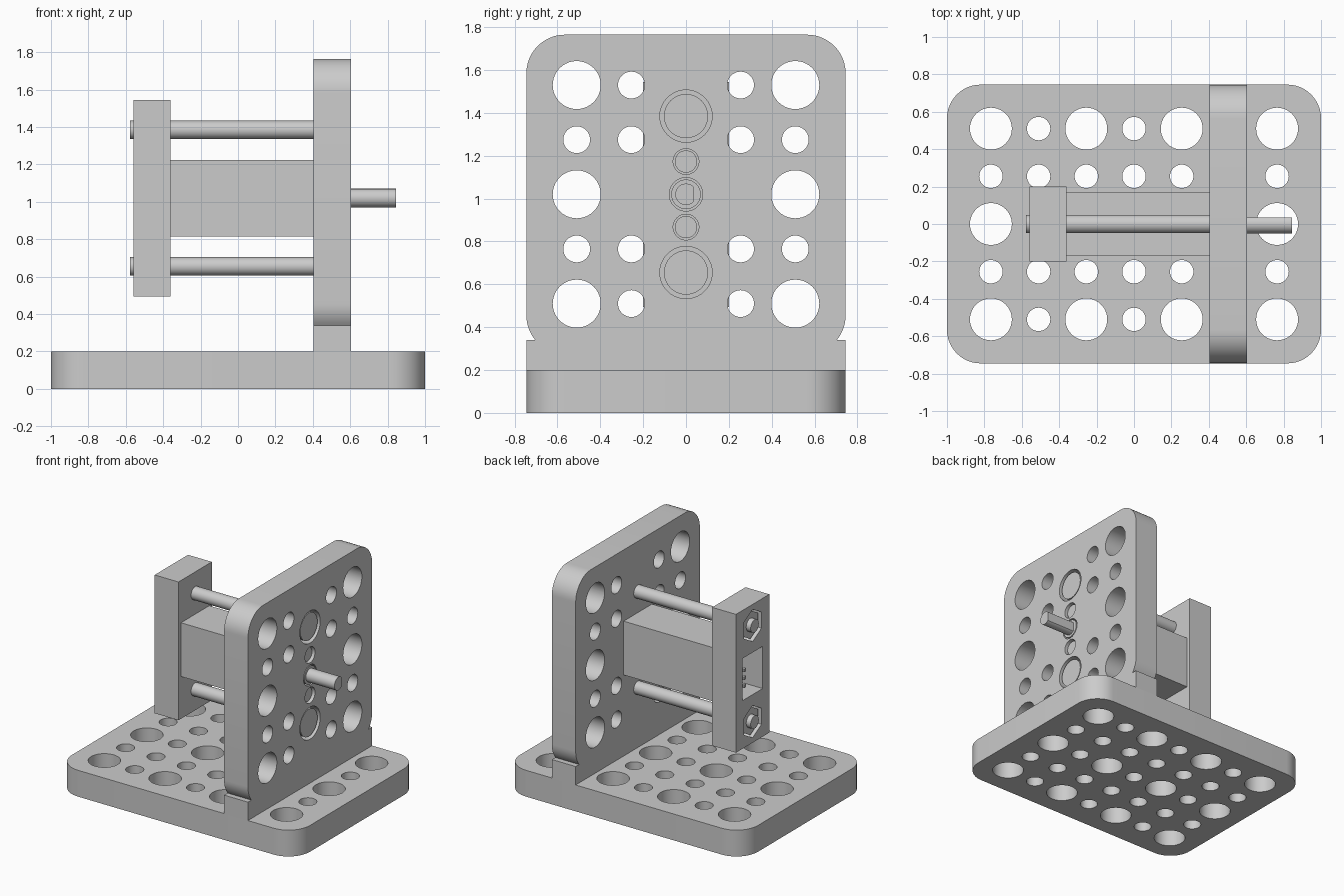
import bpy, bmesh
from math import sin, cos, pi, radians

if "Cube" in bpy.data.objects:
    bpy.data.objects.remove(bpy.data.objects["Cube"])

grey = bpy.data.materials.new("plain_grey")
grey.use_nodes = True
COLOUR = (0.6, 0.6, 0.6, 1)
grey.diffuse_color = COLOUR
grey.node_tree.nodes["Principled BSDF"].inputs["Base Color"].default_value = COLOUR

MID = 1.02      # height of the motor axis
STEP = 0.255    # hole pitch
BIG, SMALL = 0.112, 0.0625
BACK, FACE = 0.405, 0.605   # two sides of the upright plate
BLOCK_BACK, BLOCK_FRONT = -0.56, -0.36


def arc(u, v, r, start, end, n=12):
    angles = [radians(start + (end - start) * i / n) for i in range(n + 1)]
    return [(u + r * cos(a), v + r * sin(a)) for a in angles]


def circle(u, v, r, n=40, start=90):
    return arc(u, v, r, start, start + 360, n)[:-1]


def rect(u, v, w, h):
    return [(u - w, v - h), (u + w, v - h), (u + w, v + h), (u - w, v + h)]


def prisms(name, shapes, axis):
    """One object made of (profile, start, end) prisms along x or z."""
    bm = bmesh.new()
    for profile, a, b in shapes:
        rings = []
        for h in (a, b):
            rings.append([bm.verts.new((h, u, v) if axis == "x" else (u, v, h))
                          for u, v in profile])
        low, high = rings
        bm.faces.new(low)
        bm.faces.new(high)
        n = len(profile)
        for i in range(n):
            j = (i + 1) % n
            bm.faces.new((low[i], low[j], high[j], high[i]))
    bmesh.ops.recalc_face_normals(bm, faces=bm.faces)
    mesh = bpy.data.meshes.new(name)
    bm.to_mesh(mesh)
    bm.free()
    mesh.materials.append(grey)
    ob = bpy.data.objects.new(name, mesh)
    bpy.context.collection.objects.link(ob)
    return ob


def activate(ob):
    bpy.ops.object.select_all(action="DESELECT")
    ob.select_set(True)
    bpy.context.view_layer.objects.active = ob


def cut(ob, shapes, axis):
    cutter = prisms("cutter", shapes, axis)
    cutter.hide_render = True
    activate(ob)
    mod = ob.modifiers.new("holes", "BOOLEAN")
    mod.operation, mod.solver, mod.object = "DIFFERENCE", "EXACT", cutter
    bpy.ops.object.modifier_apply(modifier=mod.name)
    bpy.data.objects.remove(cutter)


def smooth(ob):
    activate(ob)
    bpy.ops.object.shade_smooth_by_angle(angle=radians(30))


# Base plate with a grid of alternating holes
W, R = 0.745, 0.18
outline = []
for su, sv, start in ((1, 1, 0), (-1, 1, 90), (-1, -1, 180), (1, -1, 270)):
    outline += arc(su * (1 - R), sv * (W - R), R, start, start + 90)
base = prisms("base_plate", [(outline, 0, 0.2)], "z")
holes = []
for i in range(-3, 4):
    for j in range(-2, 3):
        r = BIG if i % 2 and j % 2 == 0 else SMALL
        holes.append((circle(i * STEP, j * STEP, r), -0.1, 0.3))
cut(base, holes, "z")

# Upright plate: square foot, rounded body
top = MID + W
half = [(W, 0.2), (W, 0.34)]
half += arc(W - R, MID - W + R, R, -40, 0, 6)
half += arc(W - R, top - R, R, 0, 90)
upright = prisms("upright_plate",
                 [(half + [(-u, v) for u, v in reversed(half)], BACK, FACE)], "x")
holes = []
for i in (-2, -1, 1, 2):
    for j in range(-2, 3):
        if i % 2 and j == 0:
            continue
        r = BIG if i % 2 == 0 and j % 2 == 0 else SMALL
        holes.append((circle(i * STEP, MID + j * STEP, r), BACK - 0.1, FACE + 0.1))
# Counterbores for the screw heads and the shaft boss
ROD, SCREW = 0.365, 0.153
for z, r in ((ROD, 0.122), (-ROD, 0.122), (SCREW, 0.06), (-SCREW, 0.06), (0, 0.078)):
    holes.append((circle(0, MID + z, r), FACE - 0.1, FACE + 0.1))
cut(upright, holes, "x")

# Clamp block with nut pockets and a connector window
block = prisms("clamp_block", [(rect(0, MID, 0.2, 0.525), BLOCK_BACK, BLOCK_FRONT)], "x")
pockets = [(circle(0, MID + s * ROD, 0.122, 6), BLOCK_BACK - 0.1, BLOCK_BACK + 0.08)
           for s in (-1, 1)]
pockets.append((rect(0, MID, 0.12, 0.16), BLOCK_BACK - 0.1, BLOCK_FRONT + 0.1))
cut(block, pockets, "x")

# Motor with front boss and flattened shaft
prisms("motor_body", [(rect(0, MID, 0.17, 0.204), BLOCK_FRONT, BACK)], "x")
smooth(prisms("motor_boss", [(circle(0, MID, 0.069), FACE - 0.11, FACE)], "x"))
flat = [(min(u, 0.036), v) for u, v in circle(0, MID, 0.05)]
smooth(prisms("motor_shaft", [(flat, FACE - 0.05, 0.845)], "x"))
prisms("connector_pins",
       [(rect(0.09, MID + k * 0.06, 0.012, 0.012), BLOCK_BACK, BLOCK_FRONT + 0.02)
        for k in (-1, 0, 1)], "x")

# Long clamping bolts, nuts and motor screws
for s, side in ((1, "upper"), (-1, "lower")):
    z = MID + s * ROD
    smooth(prisms(side + "_bolt", [(circle(0, z, 0.049), -0.577, BACK + 0.05)], "x"))
    smooth(prisms(side + "_bolt_head", [(circle(0, z, 0.103), FACE - 0.11, FACE - 0.01)], "x"))
    prisms(side + "_nut", [(circle(0, z, 0.108, 6), BLOCK_BACK + 0.02, BLOCK_BACK + 0.09)], "x")
    smooth(prisms(side + "_motor_screw",
                  [(circle(0, MID + s * SCREW, 0.052), FACE - 0.11, FACE - 0.02)], "x"))

for ob in (base, upright, block):
    smooth(ob)
